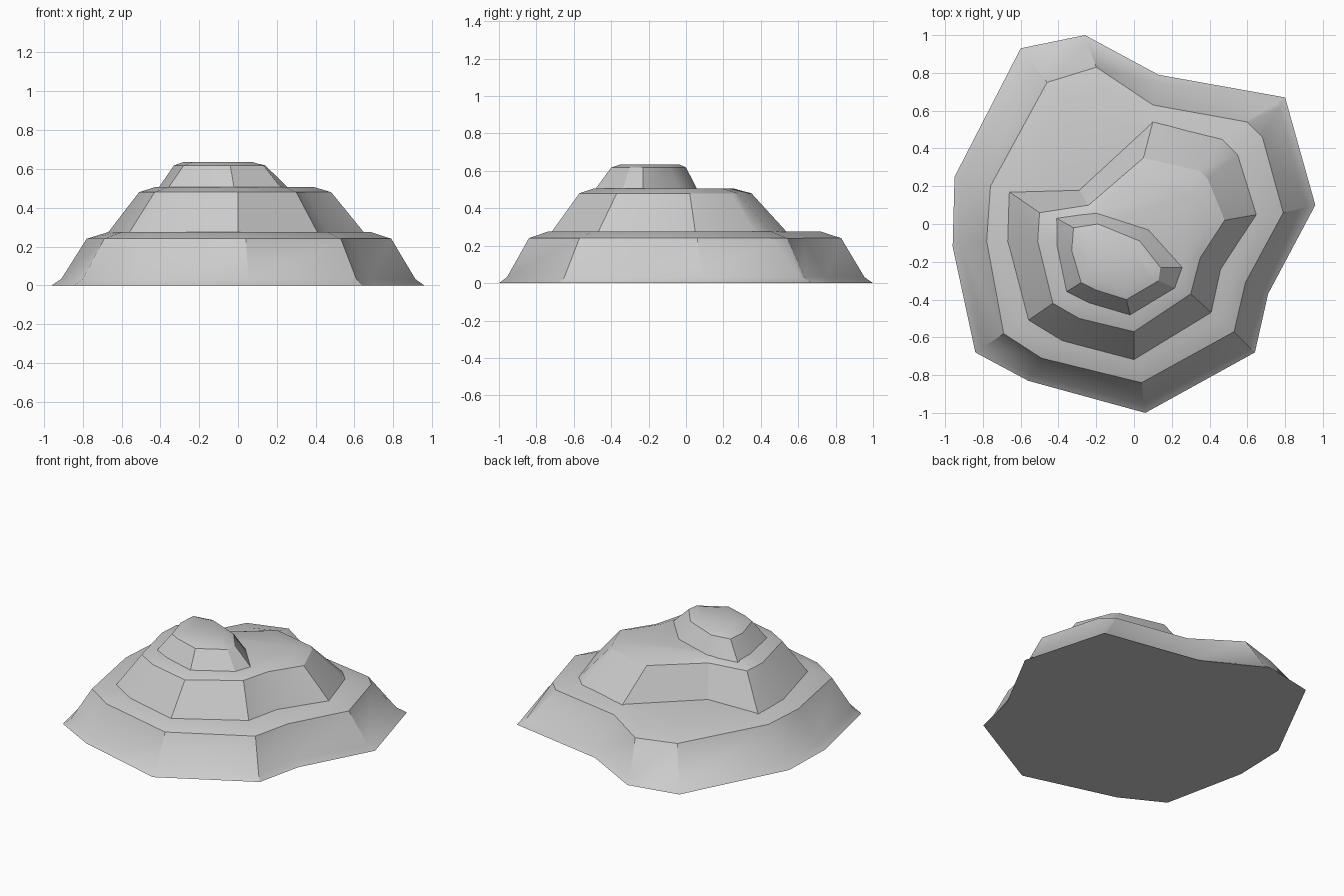
import bpy, bmesh

if "Cube" in bpy.data.objects:
    bpy.data.objects.remove(bpy.data.objects["Cube"])

def tier(name, outer, inner, levels, closed_base=False):
    """Loft of rings between two outlines; levels are (blend, z) pairs."""
    bm = bmesh.new()
    rings = [[bm.verts.new((a[0] + (b[0] - a[0]) * t, a[1] + (b[1] - a[1]) * t, z))
              for a, b in zip(outer, inner)] for t, z in levels]
    n = len(outer)
    for lo, hi in zip(rings, rings[1:]):
        for i in range(n):
            j = (i + 1) % n
            bm.faces.new((lo[i], lo[j], hi[j], hi[i]))
    bm.faces.new(rings[-1])
    if closed_base:
        bm.faces.new(rings[0][::-1])
    bmesh.ops.remove_doubles(bm, verts=bm.verts[:], dist=0.0005)
    bmesh.ops.recalc_face_normals(bm, faces=bm.faces[:])
    if not closed_base and max(bm.faces, key=lambda f: f.calc_center_median().z).normal.z < 0:
        bmesh.ops.reverse_faces(bm, faces=bm.faces[:])
    mesh = bpy.data.meshes.new(name)
    bm.to_mesh(mesh)
    bm.free()
    ob = bpy.data.objects.new(name, mesh)
    bpy.context.collection.objects.link(ob)
    bpy.ops.object.select_all(action='DESELECT')
    ob.select_set(True)
    bpy.context.view_layer.objects.active = ob
    bpy.ops.object.shade_smooth_by_angle(angle=0.52)
    return ob

# Lower terrace with thin flared foot
tier("lower_terrace",
     [(.96, .10), (.80, .67), (.80, .67), (.13, .79), (-.26, 1.0), (-.60, .93),
      (-.95, .25), (-.96, -.12), (-.84, -.68), (-.56, -.83), (.06, -1.0),
      (.64, -.68), (.71, -.37)],
     [(.79, .06), (.68, .46), (.60, .54), (.10, .63), (-.20, .83), (-.46, .75),
      (-.76, .20), (-.78, -.09), (-.69, -.58), (-.49, -.71), (.04, -.84),
      (.53, -.57), (.59, -.31)],
     [(0, 0), (.27, .032), (1, .24), (1.63, .275)], closed_base=True)

# Middle terrace, cut back on the rear left
tier("middle_terrace",
     [(.65, .05), (.55, .37), (.47, .45), (.10, .54), (-.29, .18), (-.66, .17),
      (-.67, -.09), (-.56, -.51), (-.38, -.62), (0, -.72), (.41, -.47), (.46, -.24)],
     [(.48, .02), (.39, .24), (.35, .28), (.05, .35), (-.24, .10), (-.50, .06),
      (-.51, -.09), (-.43, -.42), (-.29, -.50), (0, -.57), (.30, -.37), (.35, -.18)],
     [(0, .272), (1, .48), (1.53, .507)])

# Summit block
tier("summit",
     [(.26, -.23), (.08, -.03), (-.20, .06), (-.41, .03), (-.41, -.12),
      (-.36, -.36), (-.24, -.42), (-.02, -.485), (.22, -.34)],
     [(.14, -.23), (.03, -.09), (-.19, 0), (-.32, -.02), (-.33, -.14),
      (-.28, -.31), (-.20, -.35), (-.04, -.40), (.13, -.30)],
     [(0, .502), (1, .618), (1.6, .635)])
